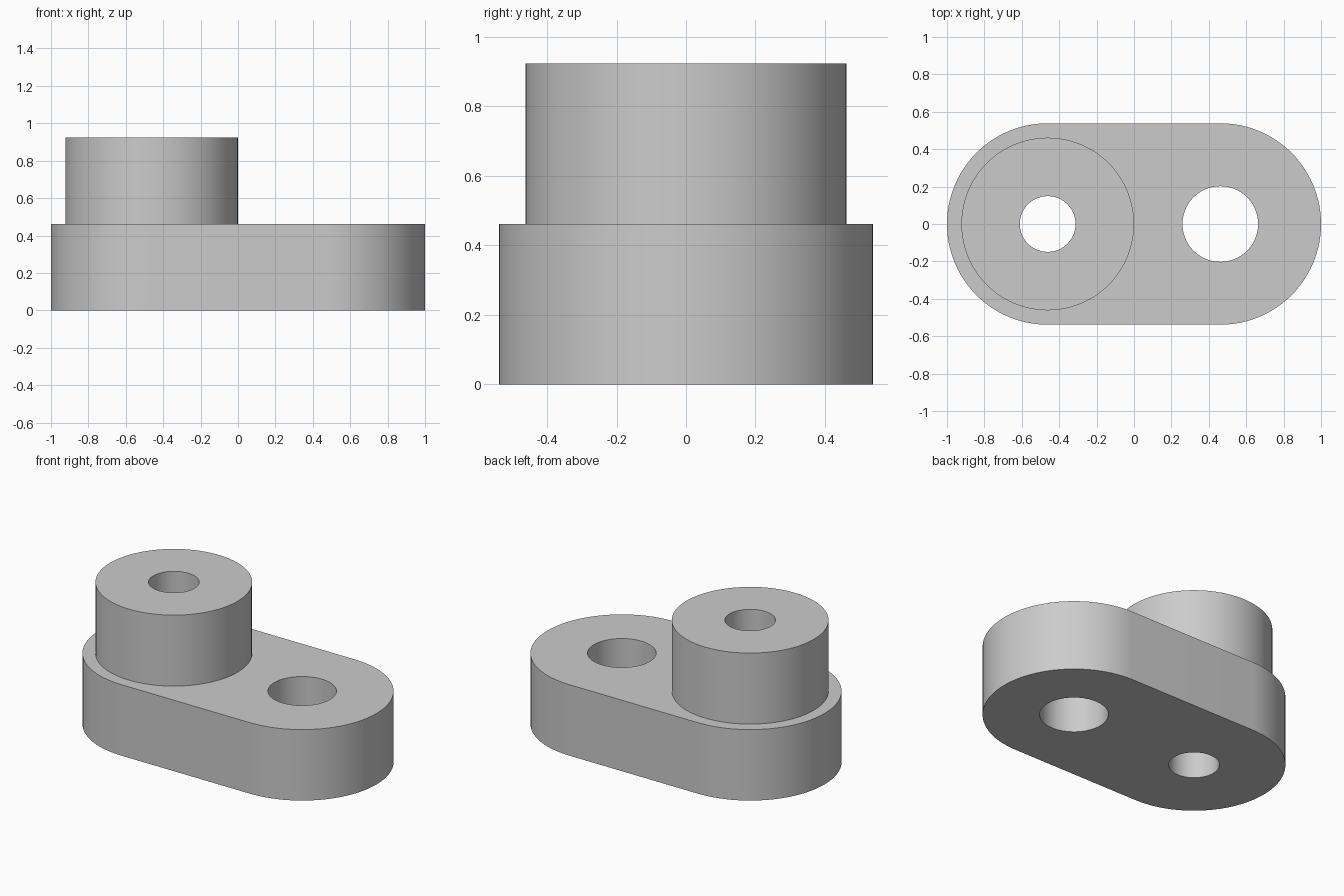
import bpy, bmesh, math

if "Cube" in bpy.data.objects:
    bpy.data.objects.remove(bpy.data.objects["Cube"], do_unlink=True)

OFFSET = 0.4615      # distance of both hole axes from the centre
THICK = 0.4615       # link thickness
TOP = 0.923          # top of the boss
SEGMENTS = 96

grey = bpy.data.materials.new("plain grey")
grey.use_nodes = True
colour = (0.6, 0.6, 0.6, 1)
grey.diffuse_color = colour
grey.node_tree.nodes["Principled BSDF"].inputs["Base Color"].default_value = colour


def arc(cx, radius, start, sweep, steps):
    return [(cx + radius * math.cos(start + sweep * i / steps),
             radius * math.sin(start + sweep * i / steps)) for i in range(steps + 1)]


def prism(name, outline, z0, z1):
    """Extrude a flat outline between two heights."""
    bm = bmesh.new()
    face = bm.faces.new([bm.verts.new((x, y, z0)) for x, y in outline])
    top = bmesh.ops.extrude_face_region(bm, geom=[face])["geom"]
    bmesh.ops.translate(bm, vec=(0, 0, z1 - z0),
                        verts=[v for v in top if isinstance(v, bmesh.types.BMVert)])
    bmesh.ops.recalc_face_normals(bm, faces=bm.faces)
    mesh = bpy.data.meshes.new(name)
    bm.to_mesh(mesh)
    bm.free()
    mesh.materials.append(grey)
    obj = bpy.data.objects.new(name, mesh)
    bpy.context.collection.objects.link(obj)
    return obj


def cylinder(name, cx, radius, z0, z1):
    return prism(name, arc(cx, radius, 0, math.tau, SEGMENTS)[:-1], z0, z1)


def combine(target, tool, operation):
    """Apply a boolean and discard the tool."""
    tool.hide_render = True
    mod = target.modifiers.new(operation.lower(), 'BOOLEAN')
    mod.operation, mod.object, mod.solver = operation, tool, 'EXACT'
    bpy.context.view_layer.objects.active = target
    bpy.ops.object.modifier_apply(modifier=mod.name)
    bpy.data.objects.remove(tool, do_unlink=True)


# Round-ended link plate
half = SEGMENTS // 2
outline = (arc(OFFSET, 0.5385, -math.pi / 2, math.pi, half)
           + arc(-OFFSET, 0.5385, math.pi / 2, math.pi, half))
link = prism("link_with_boss", outline, 0, THICK)

# Raised boss, sunk into the plate and fused with it
combine(link, cylinder("boss", -OFFSET, 0.4615, THICK / 2, TOP), 'UNION')

# Through holes
for name, cx, radius in (("boss_bore", -OFFSET, 0.149), ("link_bore", OFFSET, 0.202)):
    combine(link, cylinder(name, cx, radius, -0.1, TOP + 0.1), 'DIFFERENCE')

# Smooth the round walls, keep the rims sharp
bpy.ops.object.select_all(action='DESELECT')
link.select_set(True)
bpy.context.view_layer.objects.active = link
bpy.ops.object.shade_smooth_by_angle(angle=math.radians(30))
